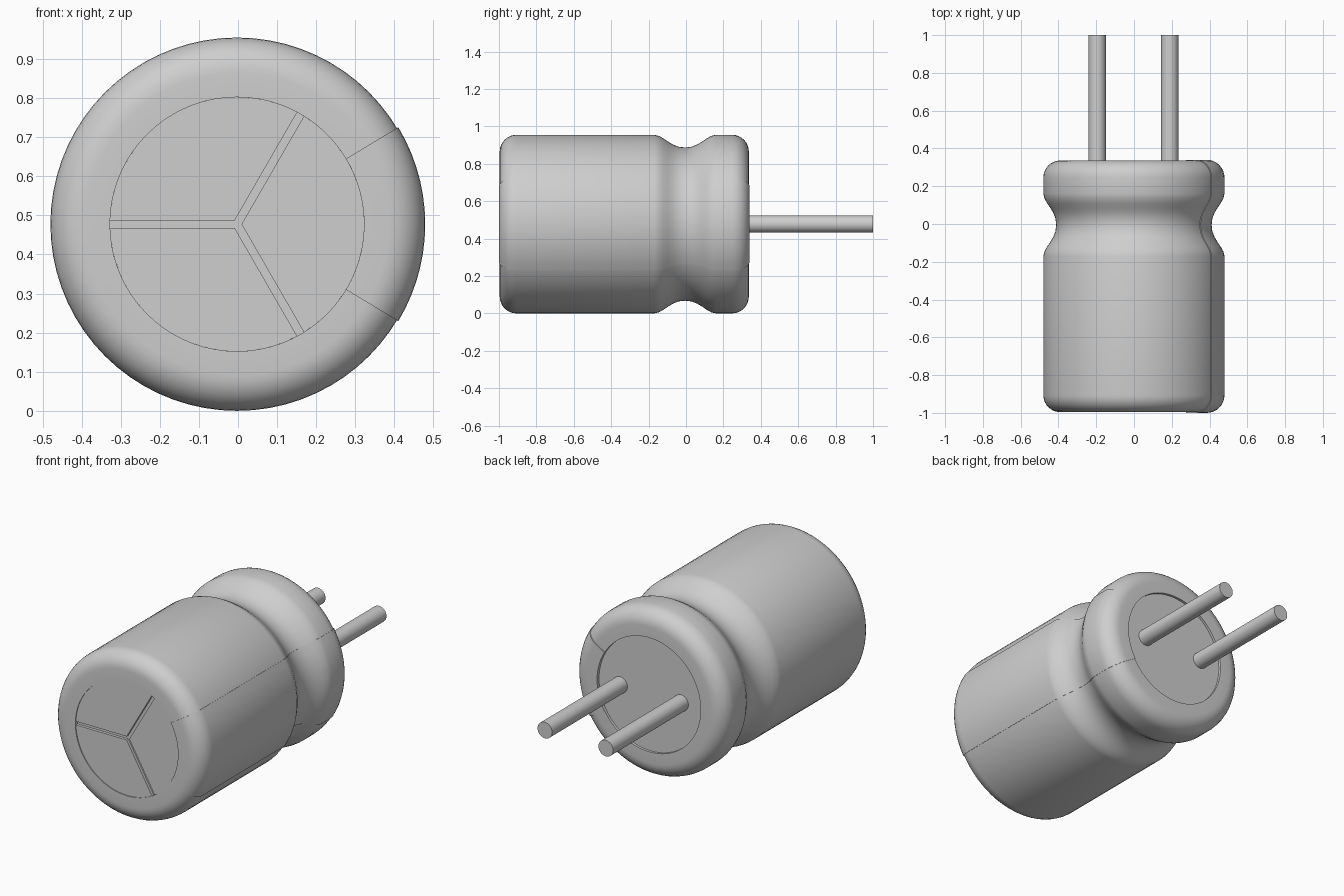
import bpy, bmesh, math
from math import sin, cos, pi, radians
from mathutils import Matrix, Vector

cube = bpy.data.objects.get("Cube")
if cube:
    bpy.data.objects.remove(cube, do_unlink=True)

CX, CZ = -0.0025, 0.4775      # axis of the can, which runs along y
R, HOLE, FILLET = 0.4775, 0.325, 0.09
FRONT, BACK = -0.996, 0.336
LIFT = 0.005                  # thickness of the side stripe

grey = bpy.data.materials.new("light grey")
grey.use_nodes = True
COLOUR = (0.62, 0.62, 0.62, 1)
grey.diffuse_color = COLOUR
grey.node_tree.nodes["Principled BSDF"].inputs["Base Color"].default_value = COLOUR


def finish(name, bm, angle=35):
    """Turn a bmesh into a smooth-shaded object with sharp edges kept."""
    bmesh.ops.remove_doubles(bm, verts=bm.verts, dist=1e-5)
    bmesh.ops.recalc_face_normals(bm, faces=bm.faces)
    mesh = bpy.data.meshes.new(name)
    bm.to_mesh(mesh)
    bm.free()
    mesh.materials.append(grey)
    ob = bpy.data.objects.new(name, mesh)
    bpy.context.collection.objects.link(ob)
    bpy.ops.object.select_all(action='DESELECT')
    ob.select_set(True)
    bpy.context.view_layer.objects.active = ob
    bpy.ops.object.shade_smooth_by_angle(angle=radians(angle))
    return ob


def polar(r, y, a):
    return Vector((CX + r * cos(a), y, CZ + r * sin(a)))


def lathe(name, profile, a0, a1, steps, loop=False):
    """Sweep (radius, y) points about the can's axis; a loop profile gets end caps."""
    bm = bmesh.new()
    rows = [[bm.verts.new(polar(r, y, a0 + (a1 - a0) * i / steps)) for r, y in profile]
            for i in range(steps + 1)]
    n = len(profile)
    for a, b in zip(rows, rows[1:]):
        for j in range(n if loop else n - 1):
            k = (j + 1) % n
            ring = [a[j], a[k], b[k], b[j]]
            bm.faces.new(ring)
    if loop:
        bm.faces.new(rows[0])
        bm.faces.new(rows[-1])
    return finish(name, bm)


def skin(t):
    """Outer outline of the can, grown by t: front rim, waist groove, back rim."""
    pts = [(HOLE, FRONT - t)]
    f = FILLET + t
    for i in range(9):
        a = i * pi / 16
        pts.append((R - FILLET + f * sin(a), FRONT + FILLET - f * cos(a)))
    half = [(0.165, 0), (0.14, 0.006), (0.115, 0.02), (0.09, 0.037),
            (0.065, 0.052), (0.035, 0.064)]
    groove = [(-y, d) for y, d in half] + [(0, 0.068)] + half[::-1]
    pts += [(R + t - d, y - 0.005) for y, d in groove]
    for i in range(9):
        a = i * pi / 16
        pts.append((R - FILLET + f * cos(a), BACK - FILLET + f * sin(a)))
    return pts + [(HOLE, BACK + t)]


# Can with recessed ends
body = [(0, -0.975), (HOLE, -0.975)] + skin(0) + [(HOLE, 0.322), (0, 0.322)]
lathe("can_body", body, 0, 2 * pi, 72)

# Raised stripe wrapping the left side from rim to rim
stripe = skin(LIFT * 0.8) + skin(-0.003)[::-1]
lathe("side_stripe", stripe, radians(-31), radians(31), 14, loop=True)

# Three vent sectors on the front, separated by narrow grooves
GAP = 0.01
inset = math.asin(GAP / HOLE)
for n in range(3):
    mid = n * 2 * pi / 3
    reach = pi / 3 - inset
    outline = [(GAP / sin(pi / 3), mid)]
    outline += [(HOLE, mid - reach + 2 * reach * i / 24) for i in range(25)]
    bm = bmesh.new()
    face = bm.faces.new([bm.verts.new(polar(r, -0.991, a)) for r, a in outline])
    out = bmesh.ops.extrude_face_region(bm, geom=[face])
    verts = [v for v in out["geom"] if isinstance(v, bmesh.types.BMVert)]
    bmesh.ops.translate(bm, vec=(0, 0.02, 0), verts=verts)
    finish(f"vent_sector_{n + 1}", bm)

# Two wire leads out of the back
for name, side in (("lead_left", 1), ("lead_right", -1)):
    bm = bmesh.new()
    bmesh.ops.create_cone(bm, cap_ends=True, segments=32, radius1=0.046,
                          radius2=0.046, depth=0.7)
    bmesh.ops.transform(bm, verts=bm.verts,
                        matrix=Matrix.Translation((CX + side * 0.192, 0.65, CZ))
                        @ Matrix.Rotation(pi / 2, 4, 'X'))
    finish(name, bm)
